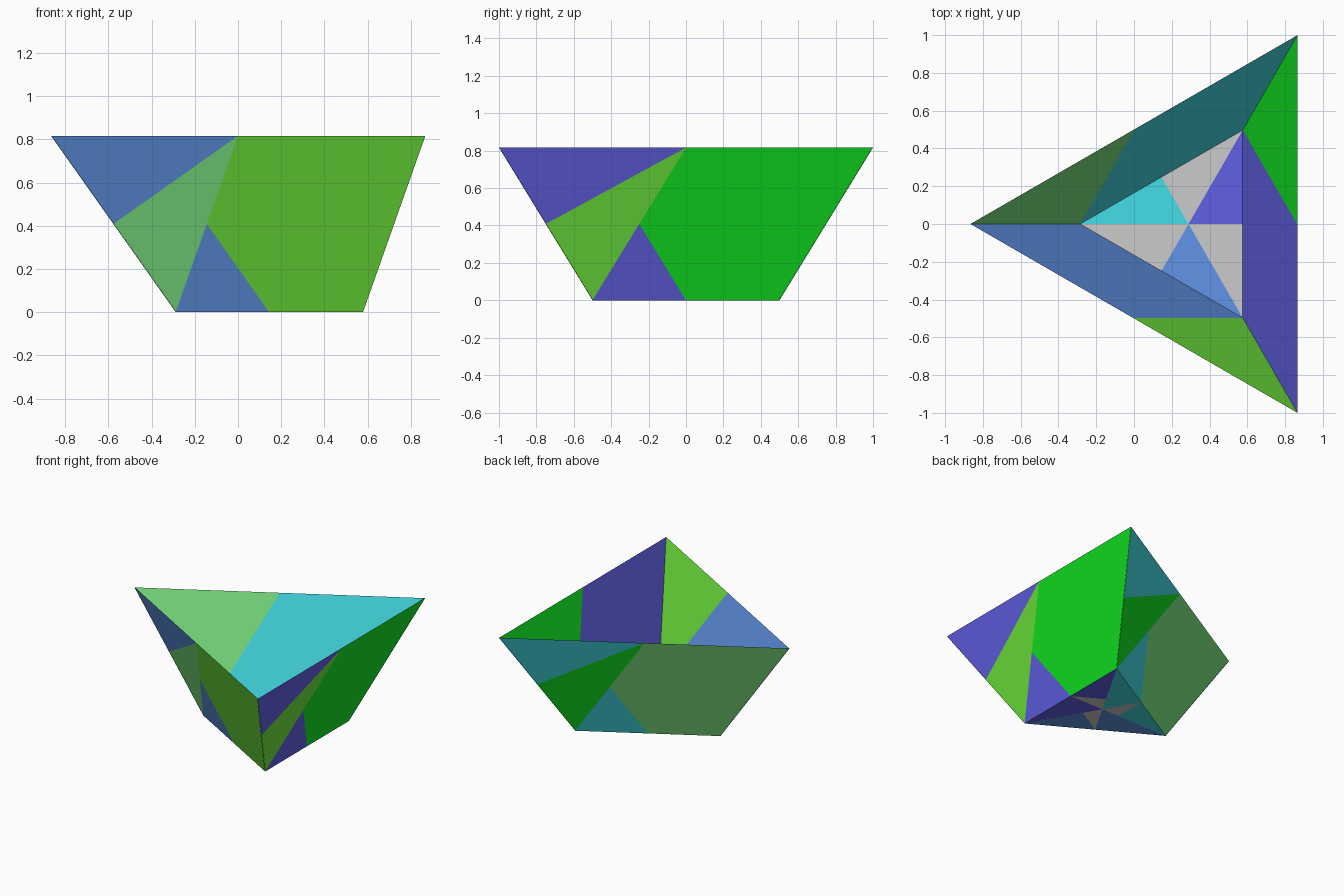
import bpy
from math import sqrt, pi
from mathutils import Matrix, Vector

if "Cube" in bpy.data.objects:
    bpy.data.objects.remove(bpy.data.objects["Cube"])

H = sqrt(2 / 3)          # height of the open bowl
R = sqrt(3) / 6          # inradius of the small base triangle
GAP = 0.003              # spacing between outer sheet and lining
CENTRE = Vector((R, 0, 0))

def material(name, rgb):
    m = bpy.data.materials.new(name)
    m.diffuse_color = (*rgb, 1)
    m.use_nodes = True
    m.node_tree.nodes["Principled BSDF"].inputs["Base Color"].default_value = m.diffuse_color
    return m

violet = material("violet", (.12, .12, .8))
teal = material("teal", (.06, .73, .8))
blue = material("blue", (.12, .30, .8))
bright = material("bright_green", (.006, .8, .016))
sage = material("sage_green", (.21, .8, .23))
grass = material("grass_green", (.16, .8, .046))

def wall_point(u, v, inset):
    # u runs along the wall, v is 0 at the base and 1 at the rim
    return Vector((R + R * v - inset, u, H * v))

def sheet(name, panels, angle):
    """Flat coloured panels, turned about the central axis."""
    turn = Matrix.Rotation(angle, 3, 'Z')
    verts, faces = [], []
    mats = []
    for pts, mat in panels:
        start = len(verts)
        verts += [turn @ p + CENTRE for p in pts]
        faces.append(range(start, len(verts)))
        if mat and mat not in mats:
            mats.append(mat)
    me = bpy.data.meshes.new(name)
    me.from_pydata(verts, [], [list(f) for f in faces])
    for m in mats:
        me.materials.append(m)
    for poly, (_, mat) in zip(me.polygons, panels):
        if mat:
            poly.material_index = mats.index(mat)
    ob = bpy.data.objects.new(name, me)
    bpy.context.collection.objects.link(ob)

# Interlocking wall pattern (wound to face outwards): corner, band, main, foot
corner = [(-1, 1), (-.75, .5), (0, 1)]
band = [(-.75, .5), (-.5, 0), (0, 1)]
main = [(0, 1), (-.25, .5), (0, 0), (.5, 0), (1, 1)]
foot = [(-.5, 0), (0, 0), (-.25, .5)]
# Lining pattern, wound to face inwards
lining = [(-1, 1), (0, 1), (.5, 0), (-.5, 0)]
flap = [(0, 1), (1, 1), (.5, 0)]

# Three identical sides: (name, turn, fold colour, main colour, band colour)
sides = [("right", 0, violet, bright, grass),
         ("back", 2 * pi / 3, teal, sage, bright),
         ("front", -2 * pi / 3, blue, grass, sage)]

for name, angle, fold, col, stripe in sides:
    def place(shape, inset=0):
        return [wall_point(u, v, inset) for u, v in shape]
    sheet(name + "_wall", [(place(corner), fold), (place(band), stripe),
                           (place(main), col), (place(foot), fold)], angle)
    sheet(name + "_wall_lining", [(place(lining, GAP), fold),
                                  (place(flap, GAP), col)], angle)

    # Base third: outer underside and inner floor
    up = Vector((0, 0, GAP))
    c, mid = Vector((0, 0, 0)), Vector((R, 0, 0))
    a, b = Vector((R, -.5, 0)), Vector((R, .5, 0))
    q = b * .25
    sheet(name + "_base", [([a, c, mid], fold), ([mid, q, b], fold)], angle)
    sheet(name + "_base_patch", [([mid, c, q], None)], angle)
    sheet(name + "_floor", [([c + up, mid + up, b + up], fold)], angle)
    sheet(name + "_floor_patch", [([c + up, a + up, mid + up], None)], angle)
